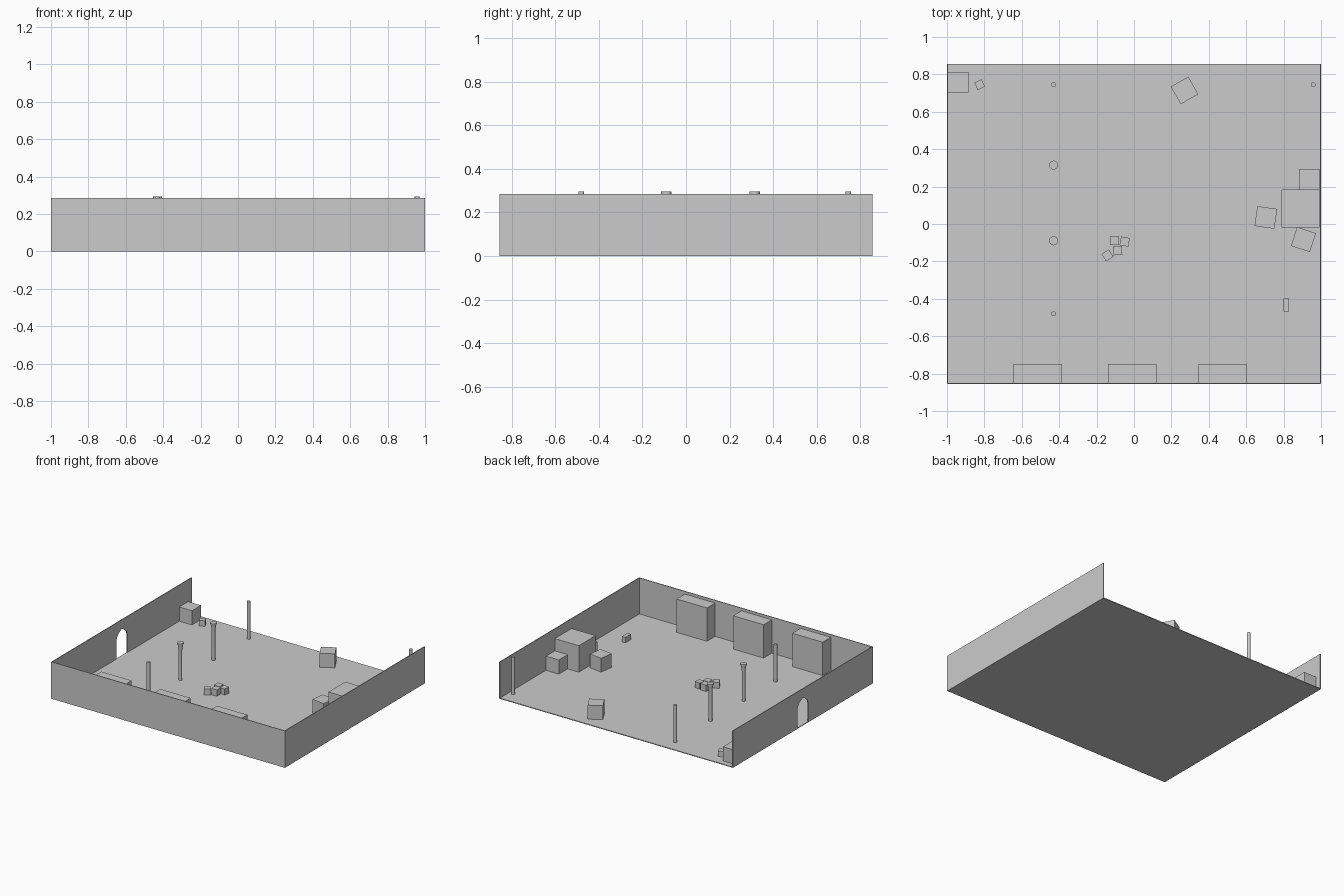
import bpy, bmesh
from math import radians, sin, cos, pi

if "Cube" in bpy.data.objects:
    bpy.data.objects.remove(bpy.data.objects["Cube"])

W, D, H, T = 1.0, 0.855, 0.285, 0.006  # half width, half depth, wall height, thickness


def finish(bm, name):
    bmesh.ops.recalc_face_normals(bm, faces=bm.faces)
    me = bpy.data.meshes.new(name)
    bm.to_mesh(me)
    bm.free()
    ob = bpy.data.objects.new(name, me)
    bpy.context.collection.objects.link(ob)
    return ob


def box(name, x, y, sx, sy, sz, z=T, rot=0):
    """Box standing on height z, centred on x, y."""
    bm = bmesh.new()
    bmesh.ops.create_cube(bm, size=1)
    for v in bm.verts:
        v.co = (v.co.x * sx, v.co.y * sy, (v.co.z + 0.5) * sz)
    ob = finish(bm, name)
    ob.location = (x, y, z)
    ob.rotation_euler.z = radians(rot)
    return ob


def lathe(name, x, y, profile, sides=16):
    """Closed round solid from (radius, height) pairs."""
    bm = bmesh.new()
    rings = [[bm.verts.new((r * cos(2 * pi * i / sides), r * sin(2 * pi * i / sides), z))
              for i in range(sides)] for r, z in profile]
    for a, b in zip(rings, rings[1:]):
        for i in range(sides):
            j = (i + 1) % sides
            bm.faces.new((a[i], a[j], b[j], b[i]))
    bm.faces.new(rings[0])
    bm.faces.new(rings[-1])
    ob = finish(bm, name)
    ob.location = (x, y, 0)
    for p in ob.data.polygons:
        p.use_smooth = len(p.vertices) == 4
    bpy.context.view_layer.objects.active = ob
    ob.select_set(True)
    bpy.ops.object.shade_smooth_by_angle(angle=radians(30))
    ob.select_set(False)


# Floor and plain walls; the back stays open
box("floor", 0, 0, 2 * W, 2 * D, T, 0)
box("front_wall", 0, -D + T / 2, 2 * W, T, H - T)
box("right_wall", W - T / 2, T / 2, T, 2 * D - T, H - T)

# Left wall with a pointed-arch doorway
half_arch = [(0.067, T), (0.067, 0.145), (0.058, 0.172), (0.038, 0.195)]
arch = [(-y, z) for y, z in half_arch] + [(0, 0.215)] + half_arch[::-1]
outline = [(-D + T, T)] + arch + [(D, T), (D, H), (-D + T, H)]
bm = bmesh.new()
face = bm.faces.new([bm.verts.new((-W, y, z)) for y, z in outline])
ext = bmesh.ops.extrude_face_region(bm, geom=[face])
bmesh.ops.translate(bm, vec=(T, 0, 0),
                    verts=[g for g in ext["geom"] if isinstance(g, bmesh.types.BMVert)])
finish(bm, "left_wall")

# Columns: plain ones and ones with a flared capital
for x, y in [(-0.43, 0.745), (0.958, 0.745), (-0.43, -0.48)]:
    lathe("plain_column", x, y, [(0.013, 0), (0.013, 0.295)])
for y in (0.315, -0.09):
    lathe("capital_column", -0.43, y,
          [(0.013, 0), (0.013, 0.235), (0.020, 0.285), (0.024, 0.285), (0.024, 0.295)])

# Tall cabinets along the front wall
for x in (-0.515, -0.01, 0.475):
    box("cabinet", x, -0.799, 0.26, 0.1, 0.258)

# Crates: x, y, size, rotation
crates = [
    (-0.94, 0.757, 0.11, 0), (0.27, 0.714, 0.108, 30),
    (0.89, 0.083, 0.205, 0), (0.938, 0.238, 0.11, 0),
    (0.705, 0.035, 0.107, -8), (0.906, -0.083, 0.106, -18),
]
for x, y, s, r in crates:
    box("crate", x, y, s, s, s, rot=r)

# Small boxes
small = [
    (-0.825, 0.745, 0.043, 25), (-0.104, -0.088, 0.049, 0),
    (-0.05, -0.094, 0.047, -10), (-0.088, -0.142, 0.049, 2),
    (-0.142, -0.168, 0.046, 32),
]
for x, y, s, r in small:
    box("small_box", x, y, s, s, s, rot=r)
box("low_block", 0.814, -0.434, 0.03, 0.07, 0.042)
